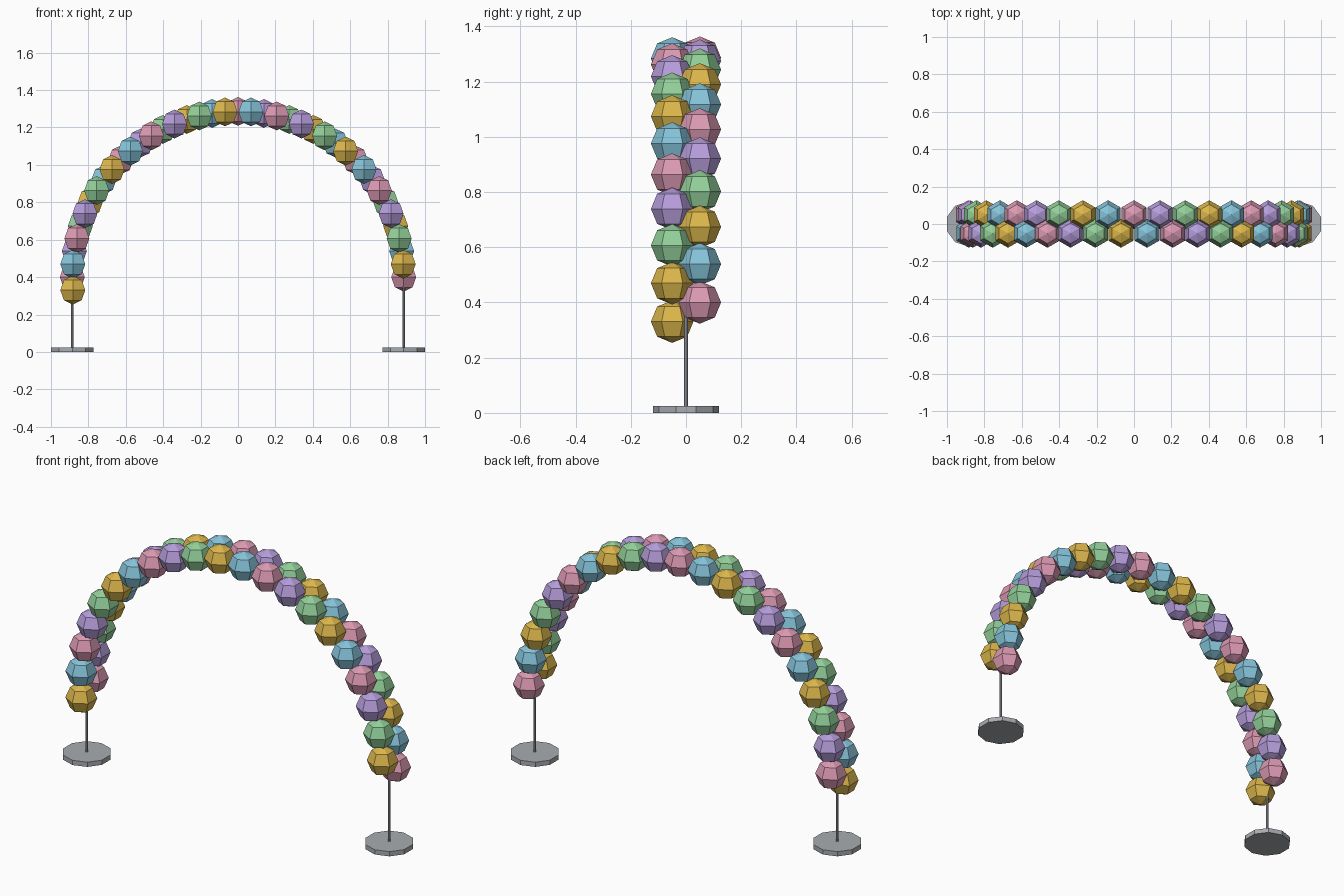
import bpy
import bmesh
import math

cube = bpy.data.objects.get("Cube")
if cube:
    bpy.data.objects.remove(cube, do_unlink=True)

ARCH_RADIUS = 0.886
ARCH_CENTRE_Z = 0.4
BALL_RADIUS = 0.077
ROW_OFFSET = 0.05
BALLS_PER_ROW = 21
STEP = math.radians(9)


def to_linear(value):
    c = value / 255
    return c / 12.92 if c <= 0.04045 else ((c + 0.055) / 1.055) ** 2.4


def make_material(name, rgb):
    mat = bpy.data.materials.new(name)
    colour = [to_linear(v) for v in rgb] + [1]
    mat.diffuse_color = colour
    mat.use_nodes = True
    mat.node_tree.nodes["Principled BSDF"].inputs["Base Color"].default_value = colour
    return mat


def finish_mesh(name, bm, mat):
    mesh = bpy.data.meshes.new(name)
    bm.to_mesh(mesh)
    bm.free()
    mesh.materials.append(mat)
    return mesh


def add_object(name, mesh, location):
    obj = bpy.data.objects.new(name, mesh)
    obj.location = location
    bpy.context.scene.collection.objects.link(obj)
    return obj


def ball_mesh(name, mat):
    bm = bmesh.new()
    bmesh.ops.create_uvsphere(bm, u_segments=6, v_segments=4, radius=BALL_RADIUS)
    return finish_mesh(name, bm, mat)


def cylinder_mesh(name, mat, sides, radius, height):
    bm = bmesh.new()
    bmesh.ops.create_cone(bm, cap_ends=True, segments=sides,
                          radius1=radius, radius2=radius, depth=height)
    bmesh.ops.translate(bm, verts=bm.verts, vec=(0, 0, height / 2))
    return finish_mesh(name, bm, mat)


# Balloon colours in the order they repeat along the arch
palette = [
    ("yellow", (220, 183, 76)),
    ("blue", (134, 196, 218)),
    ("pink", (220, 154, 179)),
    ("purple", (182, 158, 220)),
    ("green", (147, 208, 154)),
]
balls = [ball_mesh(name + "_balloon", make_material(name, rgb)) for name, rgb in palette]

# Two staggered rows of balloons, each running left to right in the front view
rows = [("front", -ROW_OFFSET, STEP / 2, 0), ("back", ROW_OFFSET, 0, 2)]
for row, y, shift, first_colour in rows:
    for i in range(BALLS_PER_ROW):
        angle = math.pi + shift - i * STEP
        add_object(f"{row}_balloon_{i + 1}", balls[(i + first_colour) % len(balls)],
                   (ARCH_RADIUS * math.cos(angle), y,
                    ARCH_CENTRE_Z + ARCH_RADIUS * math.sin(angle)))

# Stands: a flat ten-sided foot and a thin pole under each end
metal = make_material("grey metal", (168, 172, 177))
foot = cylinder_mesh("foot", metal, 10, 0.12, 0.025)
pole = cylinder_mesh("pole", metal, 8, 0.0065, 0.38)
for side, sign in (("left", 1), ("right", -1)):
    add_object(side + "_foot", foot, (sign * ARCH_RADIUS, 0, 0))
    add_object(side + "_pole", pole, (sign * ARCH_RADIUS, 0, 0.02))
